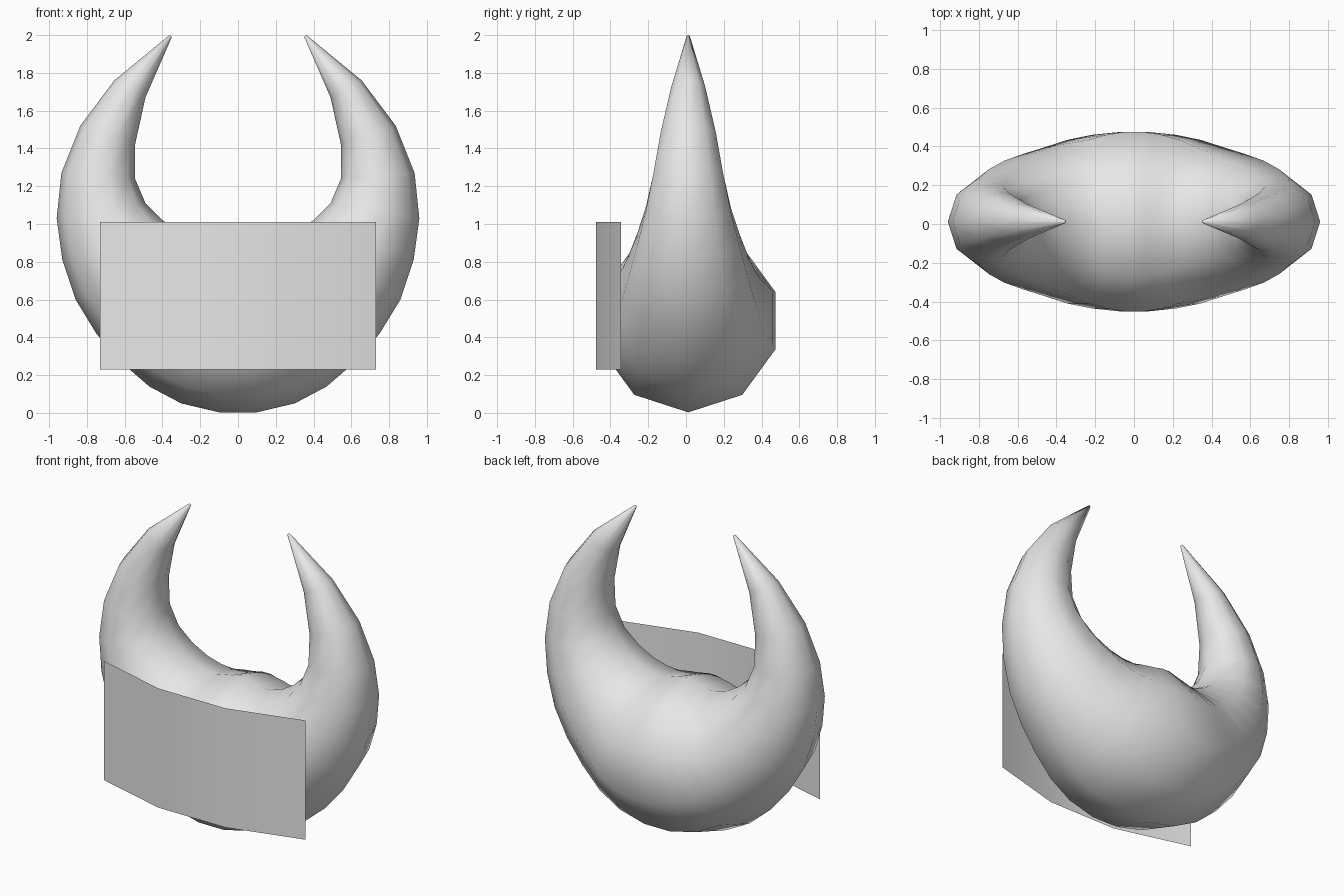
import bpy, bmesh, math
from mathutils import Vector

if "Cube" in bpy.data.objects:
    bpy.data.objects.remove(bpy.data.objects["Cube"])

grey = bpy.data.materials.new("light grey")
grey.diffuse_color = (0.8, 0.8, 0.8, 1)
grey.use_nodes = True
grey.node_tree.nodes["Principled BSDF"].inputs["Base Color"].default_value = grey.diffuse_color


def finish(name, bm):
    bmesh.ops.recalc_face_normals(bm, faces=bm.faces)
    for f in bm.faces:
        f.smooth = True
    me = bpy.data.meshes.new(name)
    bm.to_mesh(me)
    bm.free()
    me.materials.append(grey)
    ob = bpy.data.objects.new(name, me)
    bpy.context.collection.objects.link(ob)
    return ob


# Crescent body: ten-sided rings between outer and inner rim points (x, z)
SIDES = 10
Y_MID = 0.012
half = [((0.10, 0.003), (0.02, 0.973)), ((0.30, 0.05), (0.06, 0.96)),
        ((0.47, 0.14), (0.11, 0.95)), ((0.62, 0.27), (0.165, 0.935)),
        ((0.75, 0.42), (0.23, 0.94)), ((0.86, 0.60), (0.31, 0.965)),
        ((0.93, 0.81), (0.40, 1.02)), ((0.96, 1.03), (0.49, 1.11)),
        ((0.935, 1.27), (0.545, 1.24)), ((0.835, 1.52), (0.545, 1.42)),
        ((0.655, 1.76), (0.49, 1.67)), ((0.363, 2.0), (0.35, 1.99))]
mirrored = [((-o[0], o[1]), (-i[0], i[1])) for o, i in reversed(half)]

bm = bmesh.new()
rings = []
for outer, inner in mirrored + half:
    o = Vector((outer[0], Y_MID, outer[1]))
    i = Vector((inner[0], Y_MID, inner[1]))
    mid, arm = (o + i) / 2, (o - i) / 2
    side = Vector((0, arm.length, 0))
    angles = [2 * math.pi * k / SIDES for k in range(SIDES)]
    rings.append([bm.verts.new(mid + arm * math.cos(a) + side * math.sin(a)) for a in angles])
for a, b in zip(rings, rings[1:]):
    for k in range(SIDES):
        n = (k + 1) % SIDES
        bm.faces.new((a[k], a[n], b[n], b[k]))
bm.faces.new(rings[0])
bm.faces.new(rings[-1])
finish("crescent_body", bm)

# Bent front panel: a single sheet with three strips
bm = bmesh.new()
cols = [[bm.verts.new((x, y, z)) for z in (0.23, 1.01)]
        for x, y in ((-0.73, -0.345), (-0.243, -0.477), (0.243, -0.477), (0.73, -0.345))]
for a, b in zip(cols, cols[1:]):
    bm.faces.new((a[0], b[0], b[1], a[1]))
finish("front_panel", bm)
